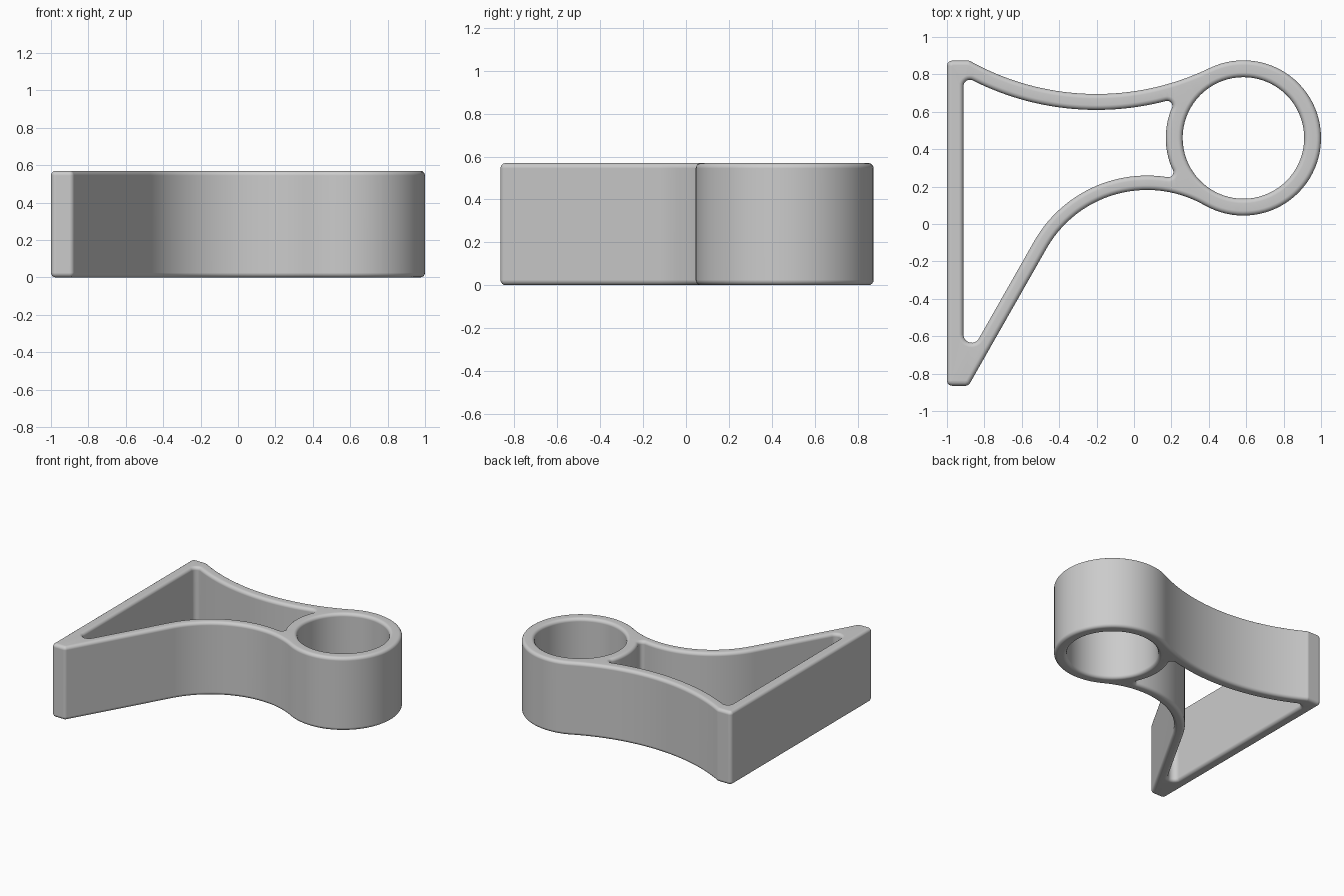
import bpy, bmesh, math
from mathutils import Vector

if "Cube" in bpy.data.objects:
    bpy.data.objects.remove(bpy.data.objects["Cube"])

H = 0.57          # height
BEV = 0.025       # rounded rim
STEPS = 4         # rim segments


def V(x, y):
    return Vector((x, y))


def arc(c, r, a0, a1, n):
    """Points on an arc, angles in radians, swept from a0 to a1."""
    return [c + r * V(math.cos(a0 + (a1 - a0) * i / n), math.sin(a0 + (a1 - a0) * i / n))
            for i in range(n + 1)]


def ang(c, p):
    return math.atan2(p.y - c.y, p.x - c.x)


def meet(c0, r0, c1, r1, side):
    """Intersection of two circles, on the chosen side of the centre line."""
    d = c1 - c0
    a = (r0 * r0 - r1 * r1 + d.length_squared) / (2 * d.length)
    h = math.sqrt(max(0, r0 * r0 - a * a))
    u = d.normalized()
    return c0 + u * a + V(-u.y, u.x) * h * side


def rounded(pieces, radii):
    """Join polylines in a closed loop, rounding the corner at each piece's end."""
    trimmed = [list(p) for p in pieces]
    fillets = []
    for i, r in enumerate(radii):
        k = (i + 1) % len(pieces)
        a, b = pieces[i], pieces[k]
        c = a[-1].copy()
        d = r
        for _ in range(4):
            pa = next((p for p in reversed(a) if (p - c).length >= d), a[0])
            pb = next((p for p in b if (p - c).length >= d), b[-1])
            u, v = (pa - c).normalized(), (pb - c).normalized()
            half = u.angle(v) / 2
            d = r / math.tan(half)
        o = c + (u + v).normalized() * (d / math.cos(half))
        a0, a1 = ang(o, c + u * d), ang(o, c + v * d)
        a1 = a0 + (a1 - a0 + math.pi) % math.tau - math.pi
        fillets.append(arc(o, r, a0, a1, 8))
        for m in (i, k):
            trimmed[m] = [p for p in trimmed[m] if (p - c).length > d * 1.02]
    out = []
    for p, f in zip(trimmed, fillets):
        for q in p + f:
            if not out or (q - out[-1]).length > 2e-3:
                out.append(q)
    if (out[0] - out[-1]).length < 2e-3:
        out.pop()
    return out


def inset(loop, d):
    """Move a loop to its left by d, into the material."""
    res = []
    for i, p in enumerate(loop):
        e0 = (p - loop[i - 1]).normalized()
        e1 = (loop[(i + 1) % len(loop)] - p).normalized()
        n = (V(-e0.y, e0.x) + V(-e1.y, e1.x)).normalized()
        res.append(p + n * (d / max(0.5, n.dot(V(-e0.y, e0.x)))))
    return res


# Construction circles: ring, back sweep and front sweep
ring, R, RH = V(0.585, 0.46), 0.415, 0.325
back, RB, TB = V(-0.2, 2.081), 1.386, 0.085
front, RF, TF = V(0.07, -0.436), 0.618, 0.077
slope = V(0.5, math.sqrt(3) / 2)
normal = V(-slope.y, slope.x)

# Outer outline, counter-clockwise
foot = V(-0.885, -0.865)
tan_front = ring + (front - ring).normalized() * R
tan_back = ring + (back - ring).normalized() * R
tip = V(-0.88, back.y - math.sqrt(RB ** 2 - 0.68 ** 2))
top = tip.y
brace = arc(front, RF, math.radians(150), ang(front, tan_front), 28)
a0, a1 = ang(ring, tan_front), ang(ring, tan_back)
boss = arc(ring, R, a0, a1 if a1 > a0 else a1 + math.tau, 56)
sweep = arc(back, RB, ang(back, tan_back), ang(back, tip), 32)
outer = rounded([
    [V(-1, top), V(-1, -0.865)],
    [V(-1, -0.865), foot],
    [foot] + brace + boss[1:] + sweep[1:],
    [tip, V(-1, top)],
], [0.028, 0.028, 0.028, 0.028])

# Cavity between wall, sweeps and ring, clockwise
xw = -0.912
corner_top = V(xw, back.y - math.sqrt((RB + TB) ** 2 - (xw - back.x) ** 2))
c_back = meet(ring, R, back, RB + TB, 1)
c_front = meet(ring, R, front, RF + TF, -1)
line0 = foot + normal * TF
corner_low = line0 + slope * ((xw - line0.x) / slope.x)
r0, r1 = ang(ring, c_back) % math.tau, ang(ring, c_front) % math.tau
cavity = rounded([
    [corner_low, corner_top],
    arc(back, RB + TB, ang(back, corner_top), ang(back, c_back), 32),
    arc(ring, R, r0, r1, 24),
    arc(front, RF + TF, ang(front, c_front), math.radians(150), 28) + [corner_low],
], [0.035, 0.028, 0.028, 0.044])

# Round bore, clockwise
bore = arc(ring, RH, 0, -math.tau, 72)[:-1]

# Walls with rounded rims, then flat caps
rim = [(BEV * (1 - math.cos(t)), BEV * (1 - math.sin(t)))
       for t in (math.pi / 2 * (1 - i / STEPS) for i in range(STEPS + 1))]
profile = [(d, z) for d, z in rim] + [(d, H - z) for d, z in reversed(rim)]
bm = bmesh.new()
caps = ([], [])
for loop in (outer, cavity, bore):
    rings = [[bm.verts.new((p.x, p.y, z)) for p in inset(loop, d)] for d, z in profile]
    n = len(loop)
    for lo, hi in zip(rings, rings[1:]):
        for i in range(n):
            j = (i + 1) % n
            bm.faces.new((lo[i], lo[j], hi[j], hi[i]))
    for cap, vs in zip(caps, (rings[0], rings[-1])):
        cap.extend(bm.edges.get((vs[i], vs[(i + 1) % n])) for i in range(n))
for cap, nz in zip(caps, (-1, 1)):
    bmesh.ops.triangle_fill(bm, use_beauty=True, use_dissolve=False, edges=cap, normal=(0, 0, nz))
bmesh.ops.recalc_face_normals(bm, faces=bm.faces)
for f in bm.faces:
    f.smooth = True

mesh = bpy.data.meshes.new("ring_bracket")
bm.to_mesh(mesh)
bm.free()
mat = bpy.data.materials.new("plain grey")
mat.diffuse_color = (0.6, 0.6, 0.6, 1)
mat.use_nodes = True
mat.node_tree.nodes["Principled BSDF"].inputs["Base Color"].default_value = mat.diffuse_color
mesh.materials.append(mat)
obj = bpy.data.objects.new("ring_bracket", mesh)
bpy.context.collection.objects.link(obj)
wn = obj.modifiers.new("clean_shading", 'WEIGHTED_NORMAL')
wn.weight = 80
